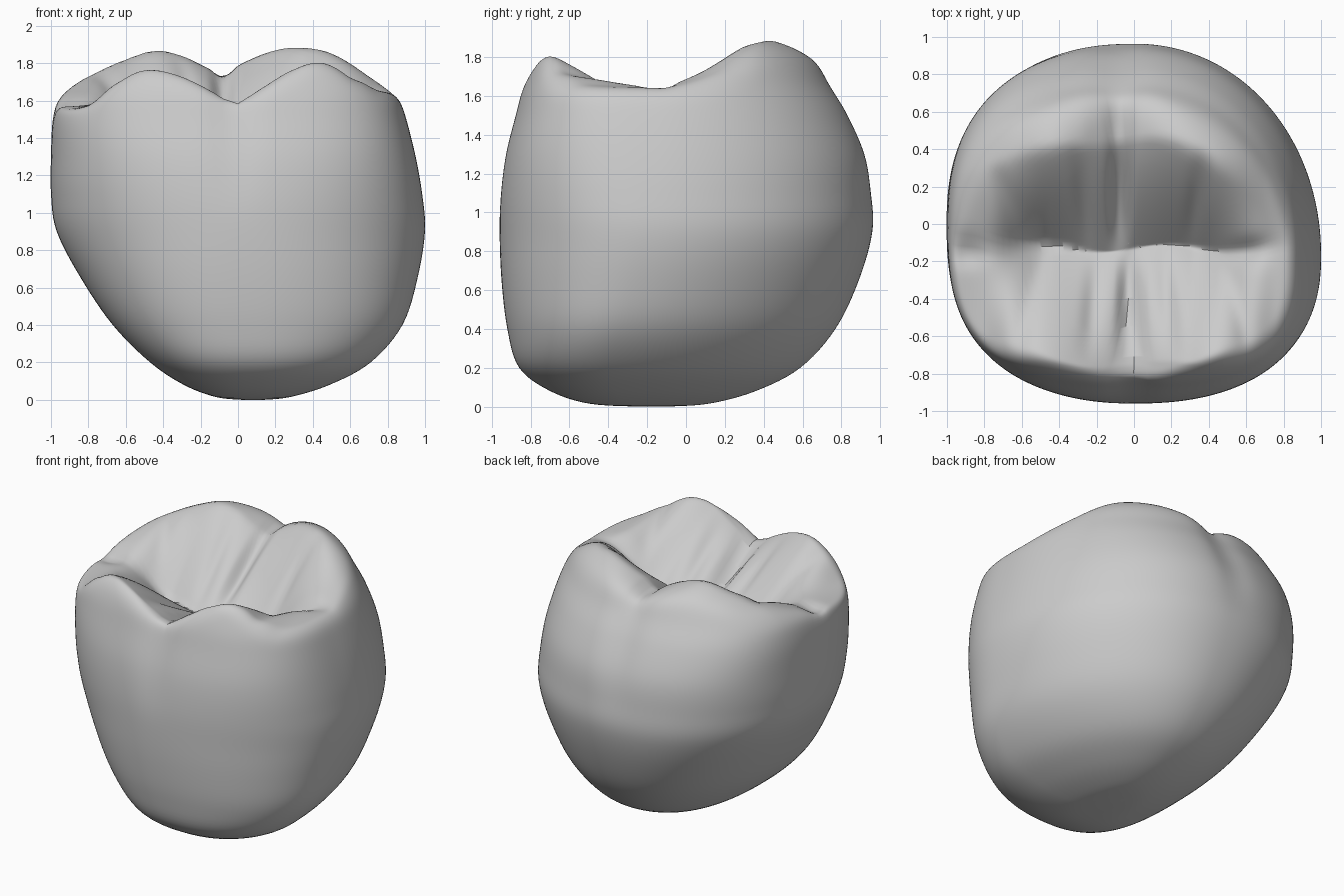
import bpy, bmesh, math

if "Cube" in bpy.data.objects:
    bpy.data.objects.remove(bpy.data.objects["Cube"])

SEG, STEPS, DISC = 192, 6, 60

# Body profile: height, left/right extent, front/back extent
PROFILE = [
    (0.0, 0.02, 0.14, -0.25, -0.1),
    (0.015, -0.12, 0.28, -0.5, 0.12),
    (0.08, -0.29, 0.49, -0.7, 0.36),
    (0.2, -0.47, 0.71, -0.86, 0.59),
    (0.4, -0.67, 0.88, -0.92, 0.77),
    (0.65, -0.84, 0.96, -0.95, 0.89),
    (0.9, -0.97, 1.0, -0.96, 0.96),
    (1.1, -1.0, 0.985, -0.955, 0.955),
    (1.3, -1.0, 0.95, -0.93, 0.925),
    (1.5, -0.99, 0.9, -0.88, 0.84),
    (1.65, -0.95, 0.85, -0.84, 0.75),
    (1.8, -0.85, 0.77, -0.78, 0.66),
    (1.93, -0.7, 0.64, -0.71, 0.5),
    (2.02, -0.5, 0.46, -0.58, 0.34),
]
# Crest heights along x
FRONT = [(-1, 1.52), (-0.8, 1.57), (-0.65, 1.72), (-0.5, 1.78), (-0.3, 1.73),
         (-0.1, 1.63), (-0.02, 1.56), (0.08, 1.64), (0.3, 1.77), (0.45, 1.84),
         (0.6, 1.76), (0.75, 1.66), (1, 1.63)]
BACK = [(-1, 1.67), (-0.8, 1.74), (-0.6, 1.83), (-0.45, 1.88), (-0.3, 1.84),
        (-0.15, 1.77), (-0.08, 1.72), (0, 1.79), (0.2, 1.88), (0.35, 1.92),
        (0.5, 1.9), (0.7, 1.77), (1, 1.63)]


def cubic(p0, p1, p2, p3, t):
    return p1 + 0.5 * t * (p2 - p0 + t * (2 * p0 - 5 * p1 + 4 * p2 - p3
                           + t * (3 * (p1 - p2) + p3 - p0)))


def crest(points, x):
    x = max(-0.999, min(0.999, x))
    i = next(k for k in range(len(points) - 1) if points[k + 1][0] >= x)
    a, b = points[i], points[i + 1]
    p0, p3 = points[max(i - 1, 0)], points[min(i + 2, len(points) - 1)]
    return cubic(p0[1], a[1], b[1], p3[1], (x - a[0]) / (b[0] - a[0]))


def ramp(v, lo, hi):
    t = max(0.0, min(1.0, (v - lo) / (hi - lo)))
    return t * t * (3 - 2 * t)


def bump(v, width):
    return math.exp(-(v / width) ** 2)


def soft_min(a, b, k):
    h = max(k - abs(a - b), 0) / k
    return min(a, b) - h * h * k / 4


def chewing_height(x, y):
    """Cusps falling into a winding central fissure."""
    valley = -0.13 + 0.02 * math.sin(9 * x)
    floor = 1.36 + 0.22 * ramp(-x, 0.45, 0.8) + 0.28 * ramp(x, 0.3, 0.7)
    back = y > valley
    reach = 0.58 - 0.2 * x * x if back else 0.62
    t = min(abs(y - valley) / reach, 1)
    top = crest(BACK if back else FRONT, x)
    # Slopes ease out towards the crest
    h = floor + (top - floor) * (1.2 * t - 0.2 * t ** 3)
    # Side fissures fan out from the valley and fade at the crest
    fade = math.sin(math.pi * t)
    lines = (-0.6, -0.24, 0.3) if back else (-0.5, -0.2, 0.16, 0.5)
    for line in lines:
        h -= 0.025 * fade * bump(x - line * (1 + 0.25 * t), 0.05)
    # Main fissure across the middle
    h -= 0.05 * fade * bump(x + (0.08 if back else 0.03), 0.05)
    # Pits at both ends of the valley
    for px in (-0.9, 0.62):
        h -= 0.04 * bump(x - px, 0.1) * bump(y - valley, 0.06)
    return h


def ring_point(row, angle):
    z, x0, x1, y0, y1 = row
    low, high = 1 - ramp(z, 0.1, 0.95), ramp(z, 0.8, 1.7)
    c, s = math.cos(angle), math.sin(angle)
    # The right side is widest further forward than the left
    cx = 0.08 * low
    cy = y0 + (y1 - y0) * (0.41 - 0.09 * low if c > 0 else 0.5 - 0.06 * low)
    # Each quarter has its own roundness
    if s > 0:
        square = 2.05 - 0.15 * low if c > 0 else 2.22 + 0.35 * high
    else:
        square = 2.28 + 0.6 * high + (-0.15 if c > 0 else 0.25) * low
    power = 2 / square
    x = cx + math.copysign(abs(c) ** power, c) * (x1 - cx if c > 0 else cx - x0)
    y = cy + math.copysign(abs(s) ** power, s) * (y1 - cy if s > 0 else cy - y0)
    # Shallow grooves on the front and back walls
    dent = 0.03 * ramp(z, 0.9, 1.6) * abs(s)
    y += dent * bump(x + 0.02, 0.1) if s < 0 else -dent * bump(x + 0.08, 0.12)
    return x, y, z


# Smooth rows between the profile entries, then a disc closing the top
rows = []
last = len(PROFILE) - 1
for i in range(last):
    quad = [PROFILE[max(0, min(last, i + k))] for k in (-1, 0, 1, 2)]
    for j in range(STEPS):
        rows.append([cubic(*vals, j / STEPS) for vals in zip(*quad)])
rim = PROFILE[-1]
for j in range(DISC):
    f = 1 - j / DISC
    rows.append([2.02 + 0.1 * (1 - f * f), rim[1] * f, rim[2] * f,
                 -0.1 + (rim[3] + 0.1) * f, -0.1 + (rim[4] + 0.1) * f])

bm = bmesh.new()
rings = []
for row in rows:
    ring = []
    for k in range(SEG):
        x, y, z = ring_point(row, math.tau * k / SEG)
        if z > 1:
            z = soft_min(z, chewing_height(x, y), 0.12)
        ring.append(bm.verts.new((x, y, max(z, 0))))
    rings.append(ring)
for a, b in zip(rings, rings[1:]):
    for k in range(SEG):
        n = (k + 1) % SEG
        bm.faces.new((a[k], a[n], b[n], b[k]))
bm.faces.new(rings[0][::-1])
bm.faces.new(rings[-1])
bmesh.ops.recalc_face_normals(bm, faces=bm.faces)

mesh = bpy.data.meshes.new("molar_crown")
bm.to_mesh(mesh)
bm.free()
crown = bpy.data.objects.new("molar_crown", mesh)
bpy.context.collection.objects.link(crown)

# Light relaxing pass over the surface
relax = crown.modifiers.new("relax", 'SMOOTH')
relax.factor, relax.iterations = 0.5, 3

grey = bpy.data.materials.new("plain_grey")
grey.use_nodes = True
colour = (0.6, 0.6, 0.6, 1)
grey.diffuse_color = colour
grey.node_tree.nodes["Principled BSDF"].inputs["Base Color"].default_value = colour
mesh.materials.append(grey)

bpy.context.view_layer.objects.active = crown
crown.select_set(True)
bpy.ops.object.shade_smooth_by_angle(angle=math.radians(60))
